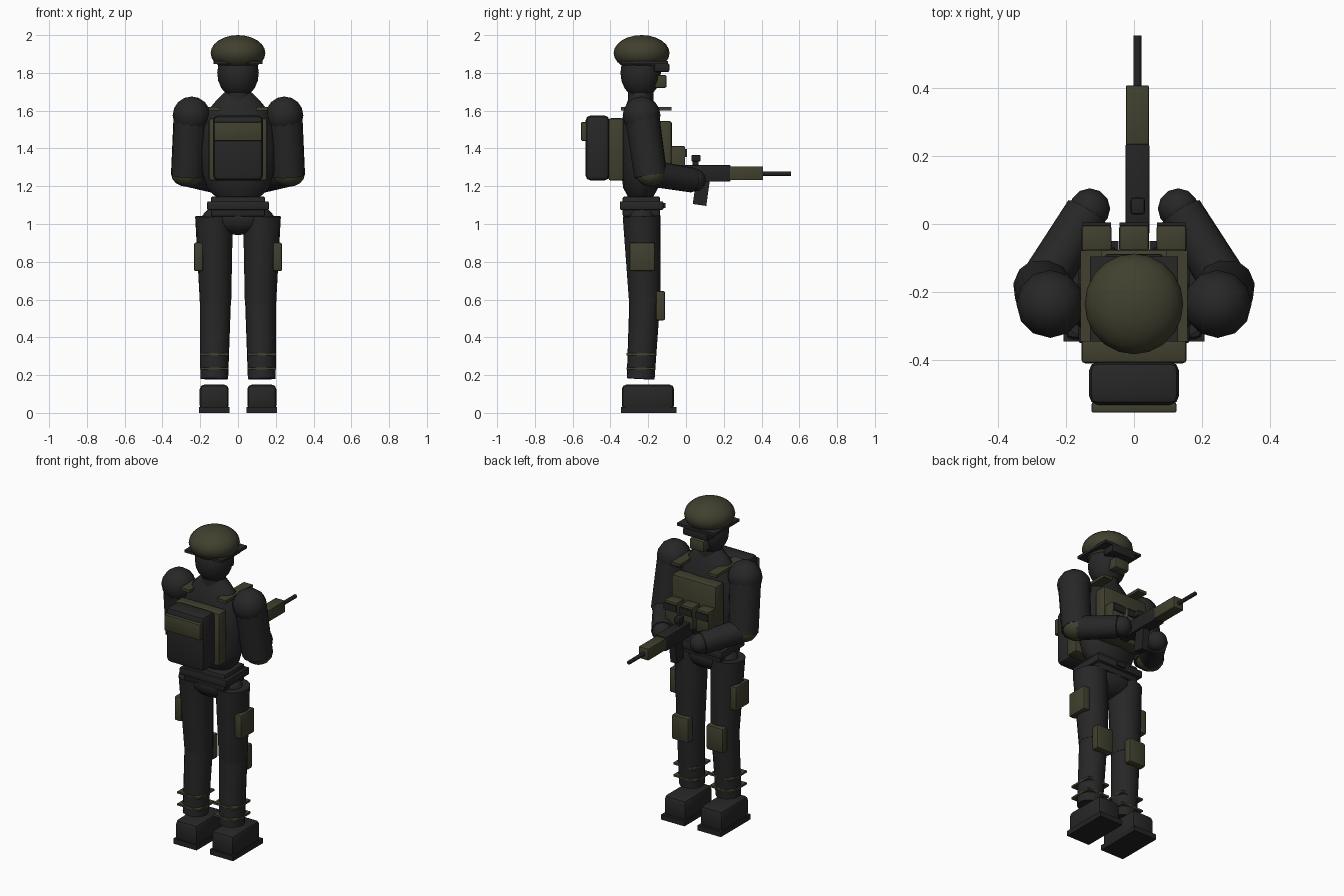
import bpy, bmesh, math
from mathutils import Vector, Matrix

if "Cube" in bpy.data.objects:
    bpy.data.objects.remove(bpy.data.objects["Cube"])


def material(name, rgb):
    m = bpy.data.materials.new(name)
    m.diffuse_color = (*rgb, 1)
    m.use_nodes = True
    m.node_tree.nodes["Principled BSDF"].inputs["Base Color"].default_value = m.diffuse_color
    return m


DARK = material("charcoal cloth", (0.020, 0.020, 0.021))
OLIVE = material("olive gear", (0.052, 0.051, 0.028))
METAL = material("gun metal", (0.017, 0.017, 0.018))


def finish(name, bm, mat, smooth=True):
    bmesh.ops.recalc_face_normals(bm, faces=bm.faces)
    me = bpy.data.meshes.new(name)
    bm.to_mesh(me)
    bm.free()
    me.materials.append(mat)
    ob = bpy.data.objects.new(name, me)
    bpy.context.collection.objects.link(ob)
    if smooth:
        bpy.ops.object.select_all(action='DESELECT')
        bpy.context.view_layer.objects.active = ob
        ob.select_set(True)
        bpy.ops.object.shade_smooth_by_angle(angle=math.radians(40))
    return ob


def box(name, x, y, z, mat, bevel=0.0, tilt=0.0):
    """Box from (min, max) ranges, optionally bevelled and tilted about x."""
    bm = bmesh.new()
    bmesh.ops.create_cube(bm, size=1)
    bmesh.ops.scale(bm, vec=(x[1] - x[0], y[1] - y[0], z[1] - z[0]), verts=bm.verts)
    if bevel:
        bmesh.ops.bevel(bm, geom=bm.edges[:], offset=bevel, segments=2,
                        profile=0.5, affect='EDGES')
    c = Vector(((x[0] + x[1]) / 2, (y[0] + y[1]) / 2, (z[0] + z[1]) / 2))
    bm.transform(Matrix.Translation(c) @ Matrix.Rotation(tilt, 4, 'X'))
    return finish(name, bm, mat, bool(bevel))


def ball(name, c, r, mat, seg=16, rings=10):
    bm = bmesh.new()
    bmesh.ops.create_uvsphere(bm, u_segments=seg, v_segments=rings, radius=1)
    bm.transform(Matrix.Translation(c) @ Matrix.Diagonal((*r, 1)))
    return finish(name, bm, mat)


def limb(name, a, b, ra, rb, mat, seg=12):
    """Tapered cylinder from point a to point b."""
    a, b = Vector(a), Vector(b)
    d = b - a
    bm = bmesh.new()
    bmesh.ops.create_cone(bm, cap_ends=True, segments=seg, radius1=ra,
                          radius2=rb, depth=d.length)
    rot = d.to_track_quat('Z', 'Y').to_matrix().to_4x4()
    bm.transform(Matrix.Translation((a + b) / 2) @ rot)
    return finish(name, bm, mat)


def loft(name, sections, cy, mat, seg=16):
    """Stack of ellipses (z, rx, ry)."""
    bm = bmesh.new()
    rows = [[bm.verts.new((rx * math.cos(2 * math.pi * i / seg),
                           cy + ry * math.sin(2 * math.pi * i / seg), z))
             for i in range(seg)] for z, rx, ry in sections]
    for lo, hi in zip(rows, rows[1:]):
        for i in range(seg):
            j = (i + 1) % seg
            bm.faces.new((lo[i], lo[j], hi[j], hi[i]))
    bm.faces.new(rows[0])
    bm.faces.new(rows[-1])
    return finish(name, bm, mat)


# Head, helmet and face gear
ball("head", (0, -0.24, 1.80), (0.11, 0.107, 0.135), DARK)
limb("neck", (0, -0.24, 1.62), (0, -0.24, 1.74), 0.068, 0.068, DARK)
ball("helmet", (0, -0.235, 1.905), (0.145, 0.148, 0.095), OLIVE, 20, 12)
box("helmet_brim", (-0.13, 0.13), (-0.345, -0.095), (1.848, 1.864), DARK)
box("goggles", (-0.085, 0.085), (-0.17, -0.088), (1.805, 1.85), METAL, 0.008)
box("face_mask", (-0.05, 0.05), (-0.17, -0.102), (1.72, 1.79), OLIVE, 0.012)

# Torso, belt and pelvis
loft("torso", [(1.135, 0.108, 0.062), (1.19, 0.165, 0.092), (1.27, 0.190, 0.104),
               (1.40, 0.200, 0.110), (1.52, 0.190, 0.104), (1.60, 0.160, 0.088),
               (1.66, 0.110, 0.066), (1.695, 0.075, 0.052)], -0.24, DARK)
box("waist", (-0.143, 0.143), (-0.335, -0.138), (1.04, 1.145), DARK, 0.008)
box("belt", (-0.163, 0.163), (-0.35, -0.12), (1.075, 1.12), DARK, 0.006)
box("belt_buckle", (-0.03, 0.03), (-0.125, -0.108), (1.085, 1.11), METAL)
ball("pelvis", (0, -0.235, 1.03), (0.19, 0.098, 0.088), DARK)

# Vest, pouches and backpack
box("vest_front", (-0.155, 0.155), (-0.16, -0.075), (1.23, 1.545), OLIVE, 0.012)
box("vest_back", (-0.155, 0.155), (-0.41, -0.33), (1.23, 1.56), OLIVE, 0.012)
for x in (-0.11, 0, 0.11):
    box("ammo_pouch", (x - 0.044, x + 0.044), (-0.08, -0.004), (1.27, 1.412), OLIVE, 0.008)
    box("pouch_flap", (x - 0.042, x + 0.042), (-0.006, 0.004), (1.355, 1.398), METAL)
box("backpack", (-0.133, 0.133), (-0.532, -0.405), (1.23, 1.575), DARK, 0.028)
box("backpack_flap", (-0.125, 0.125), (-0.555, -0.525), (1.44, 1.54), OLIVE, 0.006)

for s, side in ((-1, "left"), (1, "right")):
    def P(x, y, z):
        return (s * x, y, z)

    def span(a, b):
        return tuple(sorted((s * a, s * b)))

    box(side + "_shoulder_strap", span(0.095, 0.157), (-0.345, -0.078), (1.602, 1.62), OLIVE)

    # Arms
    ball(side + "_shoulder", P(0.246, -0.235, 1.575), (0.1, 0.1, 0.1), DARK, 12, 8)
    limb(side + "_upper_arm", P(0.25, -0.232, 1.57), P(0.268, -0.187, 1.255),
         0.092, 0.088, DARK, 12)
    ball(side + "_elbow_pad", P(0.27, -0.185, 1.265), (0.084, 0.08, 0.068), OLIVE, 12, 8)
    limb(side + "_forearm", P(0.262, -0.165, 1.265), P(0.137, 0.035, 1.232),
         0.07, 0.066, DARK, 12)
    ball(side + "_hand", P(0.13, 0.045, 1.232), (0.06, 0.06, 0.06), DARK, 12, 8)

    # Legs
    limb(side + "_thigh", P(0.127, -0.235, 1.042), P(0.119, -0.218, 0.58),
         0.1, 0.083, DARK, 16)
    limb(side + "_shin", P(0.119, -0.218, 0.60), P(0.126, -0.24, 0.18),
         0.082, 0.074, DARK, 16)
    box(side + "_thigh_pouch", span(0.185, 0.233), (-0.30, -0.165), (0.75, 0.902), OLIVE, 0.01)
    box(side + "_knee_pad", span(0.062, 0.178), (-0.16, -0.11), (0.49, 0.645), OLIVE, 0.01)
    for z in (0.235, 0.31):
        box(side + "_shin_strap", span(0.05, 0.202), (-0.314, -0.163),
            (z - 0.006, z + 0.006), OLIVE)

    # Boots
    box(side + "_boot", span(0.049, 0.203), (-0.34, -0.063), (0.015, 0.15), DARK, 0.025)
    box(side + "_boot_sole", span(0.046, 0.207), (-0.345, -0.05), (0, 0.032), METAL)

# Rifle
box("rifle_receiver", (-0.025, 0.045), (-0.03, 0.235), (1.225, 1.312), METAL, 0.004)
box("rifle_stock", (-0.015, 0.042), (-0.11, -0.02), (1.235, 1.32), METAL, 0.006)
box("rifle_handguard", (-0.024, 0.044), (0.225, 0.408), (1.232, 1.305), OLIVE, 0.005)
limb("rifle_barrel", (0.01, 0.40, 1.267), (0.01, 0.555, 1.267), 0.012, 0.012, METAL)
box("rifle_magazine", (-0.012, 0.032), (0.046, 0.118), (1.10, 1.25), METAL, 0.0, -0.14)
box("rifle_sight_mount", (0.0, 0.02), (0.035, 0.065), (1.305, 1.34), METAL)
box("rifle_sight", (-0.01, 0.032), (0.028, 0.078), (1.33, 1.366), METAL, 0.008)
